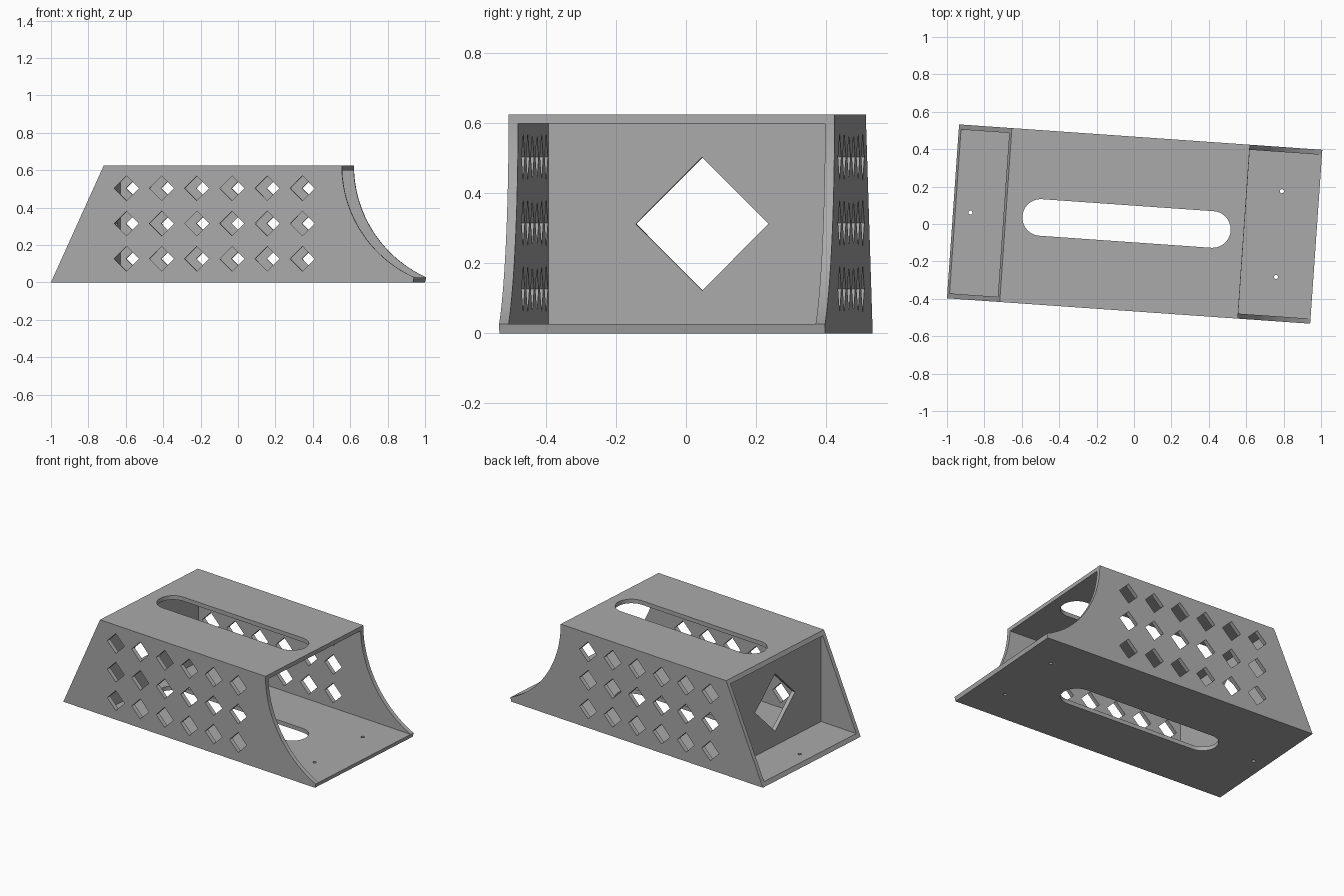
import bpy, bmesh, math
from mathutils import Matrix

if "Cube" in bpy.data.objects:
    bpy.data.objects.remove(bpy.data.objects["Cube"])

HEIGHT, HALF_W, T = 0.625, 0.466, 0.027   # outer height, half width, wall thickness

grey = bpy.data.materials.new("plain grey")
grey.diffuse_color = (0.4, 0.4, 0.4, 1)
grey.use_nodes = True
grey.node_tree.nodes["Principled BSDF"].inputs["Base Color"].default_value = grey.diffuse_color


def prism(bm, points, axis, lo, hi):
    """Extrude a closed 2D outline along an axis ('x', 'y' or 'z')."""
    def place(p, d):
        return {"x": (d, p[0], p[1]), "y": (p[0], d, p[1]), "z": (p[0], p[1], d)}[axis]
    a = [bm.verts.new(place(p, lo)) for p in points]
    b = [bm.verts.new(place(p, hi)) for p in points]
    n = len(points)
    faces = [bm.faces.new(a), bm.faces.new(b[::-1])]
    for i in range(n):
        faces.append(bm.faces.new((a[i], b[i], b[(i + 1) % n], a[(i + 1) % n])))


def make(name, prisms):
    bm = bmesh.new()
    for args in prisms:
        prism(bm, *args)
    bmesh.ops.recalc_face_normals(bm, faces=bm.faces[:])
    mesh = bpy.data.meshes.new(name)
    bm.to_mesh(mesh)
    bm.free()
    mesh.materials.append(grey)
    ob = bpy.data.objects.new(name, mesh)
    bpy.context.collection.objects.link(ob)
    return ob


def rect(x0, x1, z0, z1):
    return [(x0, z0), (x1, z0), (x1, z1), (x0, z1)]


def diamond(x, z, r):
    return [(x - r, z), (x, z - r), (x + r, z), (x, z + r)]


def arc(cx, cy, r, start, end, n):
    return [(cx + r * math.cos(start + (end - start) * i / n),
             cy + r * math.sin(start + (end - start) * i / n)) for i in range(n + 1)]


# Body: side profile with a sloped rear end and a concave curved front end
R = 0.655
cx = 0.589 + R
low = math.pi + math.asin((HEIGHT - T) / R)
profile = [(-0.97, 0), (0.97, 0)] + arc(cx, HEIGHT, R, low, math.pi, 36) + [(-0.687, HEIGHT)]
body = make("vented_housing", [(profile, "y", -HALF_W, HALF_W)])

# Cavities either side of the divider wall
inner = HALF_W - T
cavities = make("cavity_cutter", [
    (rect(-0.66, 1.5, T, HEIGHT - T), "y", -inner, inner),
    (rect(-1.5, -0.687, T, HEIGHT - T), "y", -inner, inner)])

# Grid of diamond vents through both side walls
vents = make("vent_cutter", [
    (diamond(-0.565 + 0.1886 * i, 0.126 + 0.1885 * j, 0.066), "y", -0.6, 0.6)
    for i in range(6) for j in range(3)])

# Rounded slot through roof and floor
slot_outline = (arc(0.42, 0, 0.098, -math.pi / 2, math.pi / 2, 20)
                + arc(-0.50, 0, 0.098, math.pi / 2, 3 * math.pi / 2, 20))
slot = make("slot_cutter", [(slot_outline, "z", -0.2, 0.9)])

# Large diamond opening in the divider
opening = make("divider_cutter", [(diamond(0, 0.3125, 0.19), "x", -0.72, -0.63)])

# Screw holes in the floor
screws = make("screw_hole_cutter", [
    (arc(x, y, 0.011, 0, 2 * math.pi * 15 / 16, 15), "z", -0.1, 0.1)
    for x, y in ((-0.877, 0), (0.777, 0.23), (0.777, -0.23))])

bpy.context.view_layer.objects.active = body
body.select_set(True)
for cutter in (cavities, vents, slot, opening, screws):
    mod = body.modifiers.new(cutter.name, "BOOLEAN")
    mod.operation = "DIFFERENCE"
    mod.solver = "EXACT"
    mod.object = cutter
    bpy.ops.object.modifier_apply(modifier=mod.name)
    bpy.data.objects.remove(cutter)

# The whole part sits slightly turned
body.data.transform(Matrix.Rotation(math.radians(-4), 4, "Z"))
bpy.ops.object.shade_smooth_by_angle(angle=math.radians(30))
